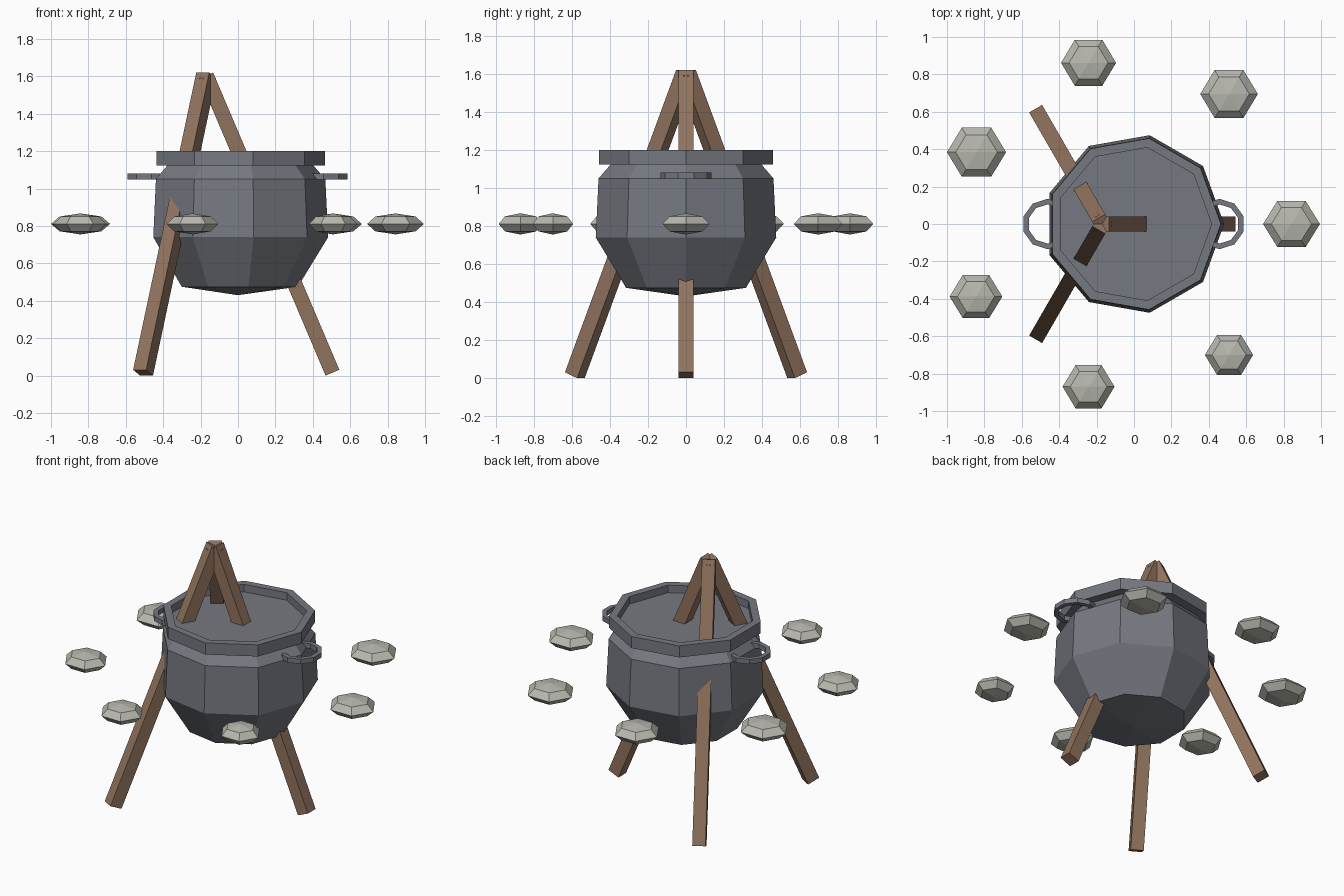
import bpy
import bmesh
from math import cos, sin, pi, radians
from mathutils import Vector

cube = bpy.data.objects.get("Cube")
if cube:
    bpy.data.objects.remove(cube, do_unlink=True)


def make_material(name, rgb):
    mat = bpy.data.materials.new(name)
    mat.use_nodes = True
    mat.diffuse_color = (*rgb, 1)
    mat.node_tree.nodes["Principled BSDF"].inputs["Base Color"].default_value = (*rgb, 1)
    return mat


iron = make_material("dark iron", (0.18, 0.19, 0.22))
wood = make_material("brown wood", (0.28, 0.17, 0.11))
rock = make_material("pale stone", (0.48, 0.48, 0.43))


def finish(bm, name, mat, location=(0, 0, 0)):
    bmesh.ops.remove_doubles(bm, verts=bm.verts, dist=1e-5)
    bmesh.ops.recalc_face_normals(bm, faces=bm.faces)
    mesh = bpy.data.meshes.new(name)
    bm.to_mesh(mesh)
    bm.free()
    mesh.materials.append(mat)
    obj = bpy.data.objects.new(name, mesh)
    obj.location = location
    bpy.context.collection.objects.link(obj)
    return obj


def lathe(name, profile, sides, mat, location=(0, 0, 0), closed=False, start=0.0):
    """Turn an (r, z) profile around z; points on the axis become poles."""
    bm = bmesh.new()
    rings = []
    for r, z in profile:
        if r == 0:
            rings.append([bm.verts.new((0, 0, z))] * sides)
        else:
            angles = [start + 2 * pi * i / sides for i in range(sides)]
            rings.append([bm.verts.new((r * cos(a), r * sin(a), z)) for a in angles])
    pairs = list(zip(rings, rings[1:]))
    if closed:
        pairs.append((rings[-1], rings[0]))
    for low, high in pairs:
        for i in range(sides):
            j = (i + 1) % sides
            corners = list(dict.fromkeys((low[i], low[j], high[j], high[i])))
            bm.faces.new(corners)
    return finish(bm, name, mat, location)


def beam(name, top, bottom, width, mat):
    """Square beam with square-cut ends between two points."""
    top, bottom = Vector(top), Vector(bottom)
    axis = (top - bottom).normalized()
    side = axis.cross(Vector((0, 0, 1))).normalized() * width / 2
    face = side.cross(axis)
    bm = bmesh.new()
    ends = [[bm.verts.new(p + side * s + face * f)
             for s, f in ((-1, -1), (1, -1), (1, 1), (-1, 1))] for p in (bottom, top)]
    bm.faces.new(ends[0])
    bm.faces.new(ends[1])
    for i in range(4):
        j = (i + 1) % 4
        bm.faces.new((ends[0][i], ends[0][j], ends[1][j], ends[1][i]))
    return finish(bm, name, mat)


# Nine-sided cauldron, with its rim and sunken lid
lathe("cauldron_body", [(0, 0.43), (0.32, 0.475), (0.482, 0.74), (0.467, 1.05),
                        (0.397, 1.13)], 9, iron)
lathe("cauldron_rim", [(0.39, 1.123), (0.465, 1.123), (0.465, 1.2),
                       (0.415, 1.2), (0.415, 1.15), (0, 1.15)], 9, iron)

# Ring handles, half sunk into the body
for name, x in (("left_handle", 0.457), ("right_handle", -0.462)):
    lathe(name, [(0.105, 1.048), (0.135, 1.048), (0.135, 1.08), (0.105, 1.08)],
          10, iron, (x, 0, 0), closed=True, start=pi / 10)

# Tripod poles meeting above the cauldron
apex_x = -0.17
for name, degrees in (("left_pole", 0), ("back_pole", 120), ("front_pole", 240)):
    a = radians(degrees)
    beam(name, (apex_x, 0, 1.605),
         (apex_x + 0.675 * cos(a), 0.675 * sin(a), 0.0156), 0.08, wood)

# Ring of flat six-sided stones: x, y, half width, half depth
stones = [(0.842, 0, 0.152, 0.142), (0.508, 0.695, 0.154, 0.148),
          (-0.243, 0.862, 0.147, 0.142), (-0.842, 0.384, 0.158, 0.151),
          (-0.845, -0.388, 0.141, 0.133), (-0.243, -0.87, 0.139, 0.133),
          (0.508, -0.7, 0.129, 0.123)]
for n, (x, y, rx, ry) in enumerate(stones, 1):
    profile = [(sin(k * pi / 4) if k % 4 else 0, -cos(k * pi / 4)) for k in range(5)]
    stone = lathe(f"stone_{n}", profile, 6, rock, (x, y, 0.811))
    stone.scale = (rx, ry, 0.056)
